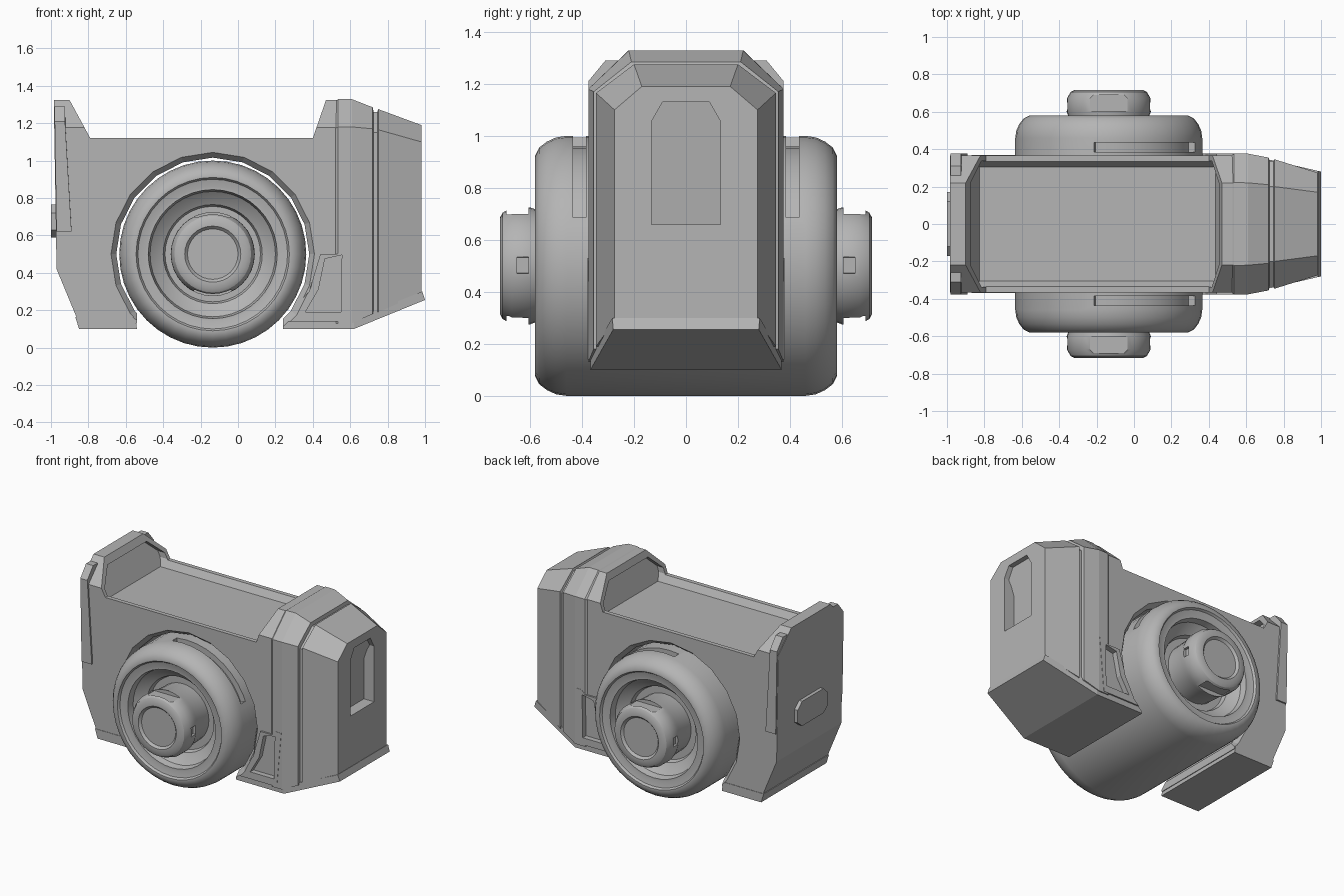
import bpy, bmesh
from math import sin, cos, pi, radians
from mathutils import Matrix

if "Cube" in bpy.data.objects:
    bpy.data.objects.remove(bpy.data.objects["Cube"])

CX, CZ = -0.135, 0.50  # roller axis
GREY = bpy.data.materials.new('dark_grey')
GREY.diffuse_color = (.46, .46, .46, 1)
GREY.use_nodes = True
GREY.node_tree.nodes["Principled BSDF"].inputs["Base Color"].default_value = GREY.diffuse_color


def make(name, rings):
    """Skin a list of equal-length rings and cap both ends."""
    bm = bmesh.new()
    vr = [[bm.verts.new(p) for p in r] for r in rings]
    n = len(rings[0])
    for a, b in zip(vr, vr[1:]):
        for i in range(n):
            j = (i + 1) % n
            bm.faces.new((a[i], a[j], b[j], b[i]))
    bm.faces.new(vr[0][::-1])
    bm.faces.new(vr[-1])
    bmesh.ops.recalc_face_normals(bm, faces=bm.faces)
    me = bpy.data.meshes.new(name)
    bm.to_mesh(me)
    bm.free()
    me.materials.append(GREY)
    ob = bpy.data.objects.new(name, me)
    bpy.context.collection.objects.link(ob)
    return ob


def prism(name, axis, pts, a, b):
    """Extrude a profile along x (pts = y,z) or y (pts = x,z); ends may be functions."""
    def ring(e):
        out = []
        for u, v in pts:
            d = e(u, v) if callable(e) else e
            out.append((d, u, v) if axis == 'x' else (u, d, v))
        return out
    return make(name, [ring(a), ring(b)])


def lathe(name, prof, seg):
    """Turn (radius, y) points around the roller axis."""
    return make(name, [[(CX + r * cos(2 * pi * i / seg), y, CZ + r * sin(2 * pi * i / seg))
                        for i in range(seg)] for r, y in prof])


def boolean(targets, cutter, op='DIFFERENCE'):
    for ob in targets:
        m = ob.modifiers.new('cut', 'BOOLEAN')
        m.operation, m.object, m.solver = op, cutter, 'EXACT'
        bpy.context.view_layer.objects.active = ob
        bpy.ops.object.modifier_apply(modifier='cut')
    bpy.data.objects.remove(cutter)


def smooth(ob, angle=30):
    ob.data.shade_smooth()
    ob.data.set_sharp_from_angle(angle=radians(angle))


def mirrored(half):
    return half + [(-u, v) for u, v in half[::-1]]


# main body with raised ends
body = prism('main_body', 'y', [(-.54, .13), (-.85, .13), (-.97, .42), (-.985, 1.323), (-.9, 1.323), (-.79, 1.12),
                                (.40, 1.12), (.47, 1.323), (.58, 1.323), (.58, .13), (.24, .13), (.24, .3),
                                (-.54, .3)], -.365, .365)
boolean([body], prism('clip', 'x', mirrored([(.5, 0), (.5, 1.043), (.15, 1.393)]), -2, 2), 'INTERSECT')
# sunken tray in the top
tray = mirrored([(.305, 1.075), (.338, 1.125), (.338, 1.165), (.22, 1.275)])
boolean([body], prism('tray_cut', 'x', tray, lambda y, z: -.825 - .5 * (z - 1.075),
                      lambda y, z: .435 + .33 * (z - 1.075)))

# nose: sections along x with a groove ring
rings = []
for x, w, top, tw, cz, bot in [(.515, .36, 1.315, .215, 1.17, .13), (.535, .376, 1.328, .222, 1.18, .13),
                               (.61, .376, 1.328, .22, 1.18, .13), (.72, .355, 1.285, .21, 1.17, .18),
                               (.725, .335, 1.26, .20, 1.15, .18), (.745, .335, 1.26, .20, 1.15, .19),
                               (.75, .346, 1.275, .20, 1.165, .19), (.98, .275, 1.19, .17, 1.10, .29)]:
    rings.append([(x, y, z) for y, z in mirrored([(w, bot), (w, cz), (tw, top)])])
nose = make('nose', rings)
# nose window niche
boolean([nose], prism('window_cut', 'x',
                      mirrored([(.133, .66), (.133, .95), (.133, 1.02), (.133, 1.055), (.09, 1.13)]),
                      lambda y, z: .90 if z < 1 else .925 if z < 1.04 else .945, 1.2))

# foot blocks and base lips
foot = prism('foot_block', 'y', [(.24, .14), (.57, .14), (.605, .53), (.56, .53), (.53, .5), (.44, .5), (.38, .3)],
             -.378, .378)
lip_mid = prism('base_lip_middle', 'y', [(.24, .1), (.62, .1), (.62, .155), (.24, .155)], -.368, .368)
lip_rear = prism('base_lip_rear', 'y', [(-.85, .1), (-.54, .1), (-.55, .165), (-.87, .165)], -.368, .368)


def taper(x, z):
    return .368 - max(0, x - .62) * .088 / .38


prism('base_lip_front', 'y', [(.62, .1), (1.0, .255), (.985, .30), (.62, .155)],
      lambda x, z: -taper(x, z), taper)

# wheel arch, flared at both sides
boolean([body, foot, lip_mid, lip_rear],
        lathe('arch_cut', [(.58, -.41), (.516, -.33), (.516, .33), (.58, .41)], 20))

for s in (-1, 1):
    # pocket in each foot block
    boolean([foot, body, nose], prism('pocket_cut', 'y', [(.465, .475), (.555, .495), (.55, .19), (.36, .19),
                                                          (.43, .31)], s * .34, s * .5))
    # raised strip at the rear corners
    prism('rear_corner_strip', 'x', [(s * .26, .62), (s * .376, .62), (s * .376, 1.21), (s * .31, 1.29),
                                     (s * .26, 1.29)],
          lambda y, z: -.967 - .0165 * (z - .42), lambda y, z: -.89 if z < 1.15 else -.925)

# plain rear plate
prism('rear_plate', 'x', mirrored([(.12, .59), (.17, .63), (.17, .72), (.12, .765)]), -1.0, -.96)

# wide roller with dished sides
half = [(.5, .46), (.494, .50), (.478, .535), (.455, .565), (.425, .58), (.41, .58), (.40, .565), (.36, .555),
        (.345, .555), (.335, .51), (.30, .48), (.265, .46), (.255, .43)]
roller = lathe('roller', [(r, -y) for r, y in half[::-1]] + half, 40)
arc = [radians(22 + 77 * i / 12) for i in range(13)]
for s in (-1, 1):
    pts = [(CX + r * cos(t), CZ + r * sin(t)) for r, ts in ((.46, arc), (.6, arc[::-1])) for t in ts]
    boolean([roller], prism('slot_cut', 'y', pts, s * .385, s * .435))
smooth(roller)

# hubs with windows above and below, small slots at the sides
for s in (-1, 1):
    prof = [(.205, .40), (.214, .57), (.225, .60), (.224, .67), (.205, .705), (.185, .716), (.15, .716),
            (.135, .70)]
    hub = lathe('hub', [(r, s * y) for r, y in prof], 32)
    for k in range(4):
        w, y0, y1, d = ((.10, .605, .69, .195), (.03, .605, .65, .205))[k % 2]
        win = prism('hub_cut', 'y', [(-w, d), (w, d), (w + .01, .3), (-w - .01, .3)], s * y0, s * y1)
        win.data.transform(Matrix.Translation((CX, 0, CZ + .002)) @ Matrix.Rotation(k * pi / 2, 4, 'Y'))
        boolean([hub], win)
    smooth(hub)
